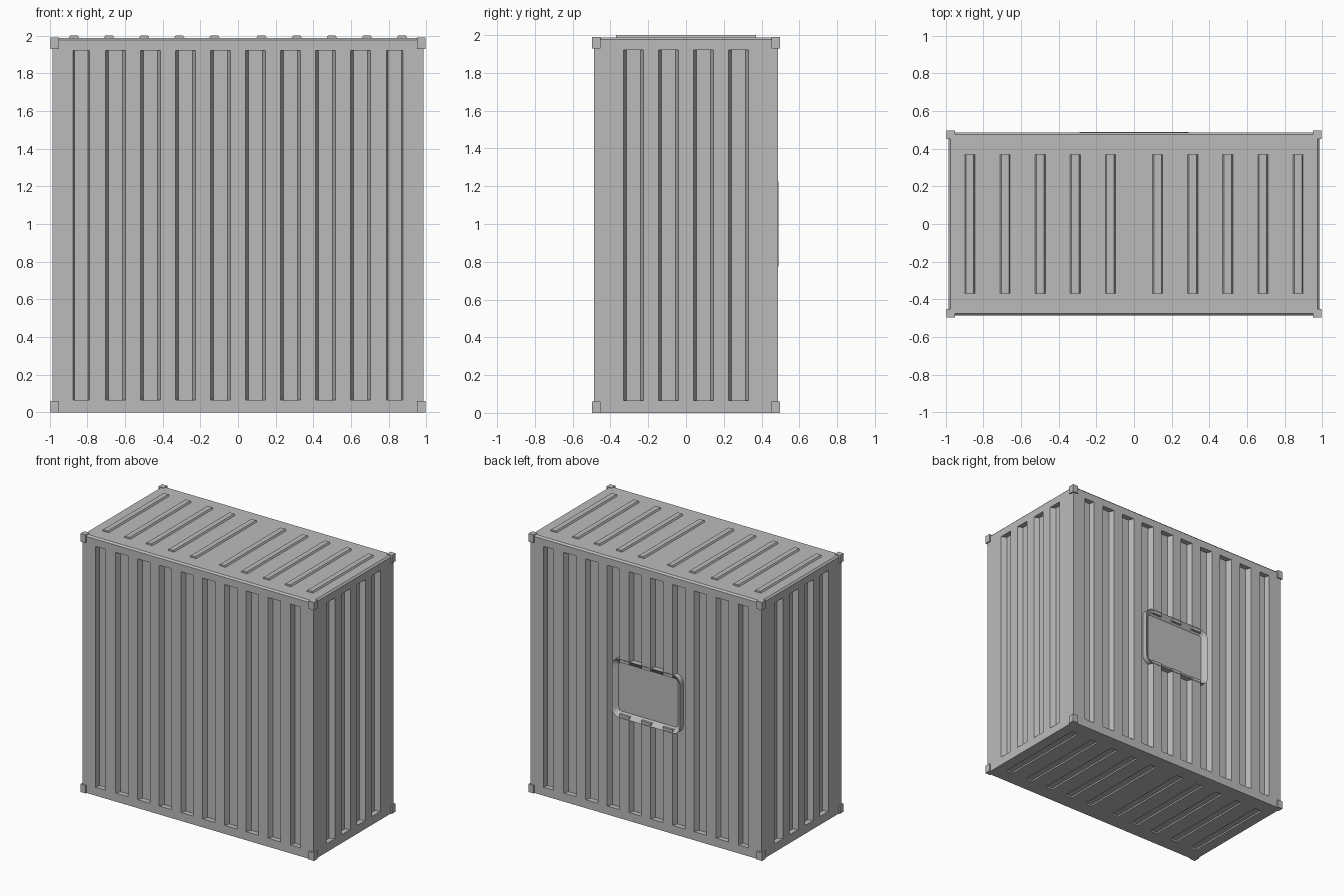
import bpy
import bmesh
import math
from mathutils import Matrix, Vector

if "Cube" in bpy.data.objects:
    bpy.data.objects.remove(bpy.data.objects["Cube"])

HX, HY, TOP = 0.985, 0.487, 1.988   # body half width, half depth, height
DEPTH = 0.04                        # wall groove depth

grey = bpy.data.materials.new("painted grey steel")
grey.use_nodes = True
grey.diffuse_color = (0.5, 0.5, 0.5, 1)
grey.node_tree.nodes["Principled BSDF"].inputs["Base Color"].default_value = (0.5, 0.5, 0.5, 1)


def finish(bm, name):
    bmesh.ops.recalc_face_normals(bm, faces=bm.faces)
    mesh = bpy.data.meshes.new(name)
    bm.to_mesh(mesh)
    bm.free()
    mesh.materials.append(grey)
    obj = bpy.data.objects.new(name, mesh)
    bpy.context.collection.objects.link(obj)
    return obj


def add_box(bm, lo, hi):
    lo, hi = Vector(lo), Vector(hi)
    mat = Matrix.Translation((lo + hi) / 2) @ Matrix.Diagonal((*(hi - lo), 1))
    return bmesh.ops.create_cube(bm, size=1, matrix=mat)["verts"]


def add_prism(bm, outline, direction):
    """Extrude a closed outline of points along a direction."""
    face = bm.faces.new([bm.verts.new(p) for p in outline])
    ext = bmesh.ops.extrude_face_region(bm, geom=[face], use_keep_orig=True)
    moved = [v for v in ext["geom"] if isinstance(v, bmesh.types.BMVert)]
    bmesh.ops.translate(bm, verts=moved, vec=direction)
    return [f for f in ext["geom"] if isinstance(f, bmesh.types.BMFace)][0]


def rounded_outline(w, h, r, y, zc, steps=5):
    """Rounded rectangle in the xz plane."""
    pts = []
    for q, (sx, sz) in enumerate([(1, 1), (-1, 1), (-1, -1), (1, -1)]):
        for i in range(steps + 1):
            a = math.pi / 2 * (q + i / steps)
            pts.append((sx * (w - r) + r * math.cos(a), y, zc + sz * (h - r) + r * math.sin(a)))
    return pts


def add_groove(bm, u, wall, angle, half, slope):
    """Tapered vertical groove cutter at offset u on a wall facing the angle."""
    over = 0.02
    wide = half + slope * over / DEPTH
    rot = Matrix.Rotation(angle, 3, "Z")
    outline = [(u - wide, -wall - over), (u + wide, -wall - over),
               (u + half - slope, -wall + DEPTH), (u - half + slope, -wall + DEPTH)]
    add_prism(bm, [rot @ Vector((x, y, 0.065)) for x, y in outline], (0, 0, 1.855))


def cut(target, cutter, name):
    cutter.hide_render = True
    cutter.hide_viewport = True
    mod = target.modifiers.new(name, "BOOLEAN")
    mod.operation = "DIFFERENCE"
    mod.solver = "EXACT"
    mod.object = cutter


rib_x = [s * (0.125 + 0.1865 * i) for i in range(5) for s in (-1, 1)]

# Main body with a chamfered roof edge
bm = bmesh.new()
add_box(bm, (-HX, -HY, 0), (HX, HY, TOP))
edges = [e for e in bm.edges if all(v.co.z > 1 for v in e.verts)]
bmesh.ops.bevel(bm, geom=edges, offset=0.012, segments=1, affect="EDGES")
body = finish(bm, "container_body")

# Wall grooves and floor slots
bm = bmesh.new()
for side in (0, math.pi):
    for s in (-1, 1):
        for i in range(4):
            add_groove(bm, s * (0.092 + 0.186 * i), HY, side, 0.053, 0.016)
        add_groove(bm, s * 0.832, HY, side, 0.043, 0.008)
        for i in range(2):
            add_groove(bm, s * (0.092 + 0.186 * i), HX, side + math.pi / 2, 0.053, 0.016)
for x in rib_x:
    add_box(bm, (x - 0.03, -0.37, -0.02), (x + 0.03, 0.37, 0.012))
cut(body, finish(bm, "groove_cutter"), "grooves")

# Pocket for the back plate
bm = bmesh.new()
add_prism(bm, rounded_outline(0.27, 0.2, 0.05, 0.448, 1.0), (0, 0.1, 0))
cut(body, finish(bm, "pocket_cutter"), "plate pocket")

# Back plate with a raised rounded rim
bm = bmesh.new()
front = add_prism(bm, rounded_outline(0.29, 0.225, 0.06, 0.435, 1.0), (0, 0.054, 0))
bmesh.ops.recalc_face_normals(bm, faces=bm.faces)
bmesh.ops.inset_region(bm, faces=[front], thickness=0.038, use_even_offset=True)
bmesh.ops.translate(bm, verts=front.verts[:], vec=(0, -0.03, 0))
finish(bm, "back_plate")

# Roof ribs with sloped sides
bm = bmesh.new()
for x in rib_x:
    for v in add_box(bm, (x - 0.03, -0.37, TOP - 0.005), (x + 0.03, 0.37, 2.0)):
        if v.co.z > 1.995:
            v.co.x += 0.01 if v.co.x < x else -0.01
finish(bm, "roof_ribs")

# Corner blocks
bm = bmesh.new()
for sx in (-1, 1):
    for sy in (-1, 1):
        for z in (0, 1.93):
            xs = sorted((sx * 0.95, sx * 0.995))
            ys = sorted((sy * 0.452, sy * 0.497))
            add_box(bm, (xs[0], ys[0], z), (xs[1], ys[1], z + 0.061))
finish(bm, "corner_blocks")
